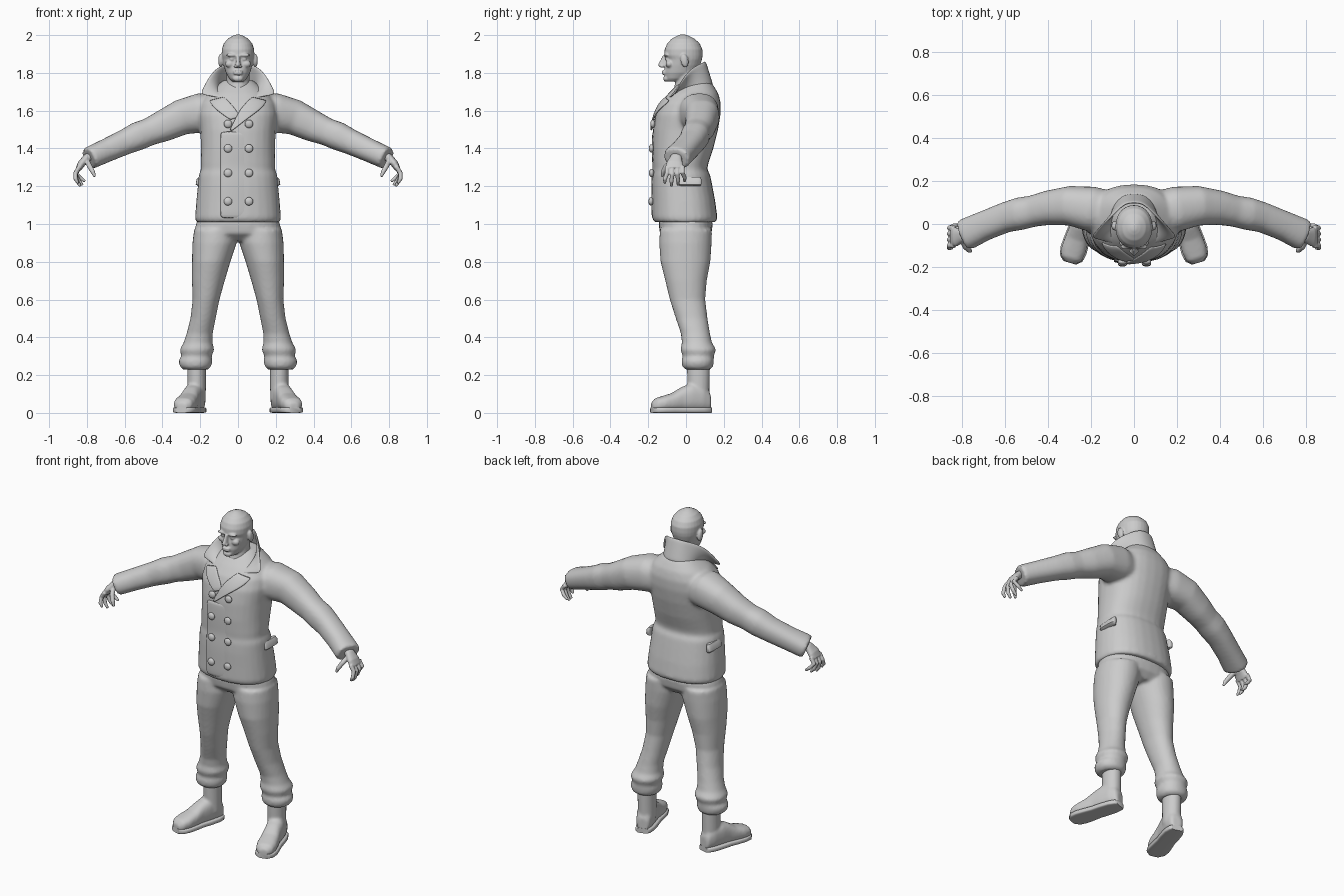
import bpy, bmesh, math
from mathutils import Vector, Matrix
from mathutils.bvhtree import BVHTree

if "Cube" in bpy.data.objects:
    bpy.data.objects.remove(bpy.data.objects["Cube"])

grey = bpy.data.materials.new("clay_grey")
grey.use_nodes = True
grey.diffuse_color = (0.6, 0.6, 0.6, 1)
grey.node_tree.nodes["Principled BSDF"].inputs["Base Color"].default_value = (0.6, 0.6, 0.6, 1)
Z = Vector((0, 0, 1))


def loft(bm, rings, axis=None, ref=(1, 0, 0), power=0.85, n=28):
    """Closed skin over rings of (x, y, z, radius along ref, radius across)."""
    mids = [Vector(r[:3]) for r in rings]
    loops = []
    for i, r in enumerate(rings):
        w = axis or (mids[min(i + 1, len(mids) - 1)] - mids[max(i - 1, 0)]).normalized()
        u = Vector(ref)
        u = (u - w * u.dot(w)).normalized()
        v = w.cross(u)
        loop = []
        for k in range(n):
            a = math.tau * k / n
            c, s = math.cos(a), math.sin(a)
            c = math.copysign(abs(c) ** power, c)
            s = math.copysign(abs(s) ** power, s)
            loop.append(bm.verts.new(mids[i] + u * r[3] * c + v * r[4] * s))
        loops.append(loop)
    for a, b in zip(loops, loops[1:]):
        for k in range(n):
            bm.faces.new((a[k], a[(k + 1) % n], b[(k + 1) % n], b[k]))
    bm.faces.new(loops[0][::-1])
    bm.faces.new(loops[-1])


def stack(bm, rows, **kw):
    """Horizontal rings from (z, half width, front y, back y)."""
    loft(bm, [(0, (f + b) / 2, z, w, (b - f) / 2) for z, w, f, b in rows], axis=Z, **kw)


def blob(bm, loc, size, tilt=0):
    m = Matrix.Translation(loc) @ Matrix.Rotation(tilt, 4, "X") @ Matrix.Diagonal((*size, 1))
    bmesh.ops.create_icosphere(bm, subdivisions=3, radius=1, matrix=m)


def flip_copy(bm):
    """Add a copy of everything mirrored across x = 0."""
    new = bmesh.ops.duplicate(bm, geom=bm.verts[:] + bm.edges[:] + bm.faces[:])["geom"]
    for v in new:
        if isinstance(v, bmesh.types.BMVert):
            v.co.x *= -1


def finish(name, bm, side=1, voxel=0, smooth=4, thick=0, subdiv=0):
    for v in bm.verts:
        v.co.x *= side
    bmesh.ops.recalc_face_normals(bm, faces=bm.faces[:])
    me = bpy.data.meshes.new(name)
    bm.to_mesh(me)
    bm.free()
    me.materials.append(grey)
    for p in me.polygons:
        p.use_smooth = True
    me.set_sharp_from_angle(angle=math.radians(50))
    ob = bpy.data.objects.new(name, me)
    bpy.context.scene.collection.objects.link(ob)
    if voxel:
        m = ob.modifiers.new("fuse", "REMESH")
        m.mode, m.voxel_size, m.use_smooth_shade = "VOXEL", voxel, True
        m = ob.modifiers.new("soften", "SMOOTH")
        m.factor, m.iterations = 0.5, smooth
    if thick:
        m = ob.modifiers.new("cloth", "SOLIDIFY")
        m.thickness, m.offset = thick, 0
    if subdiv:
        m = ob.modifiers.new("round", "SUBSURF")
        m.levels = m.render_levels = subdiv
    return ob


def sheet(bm, edge_a, edge_b, rows=4):
    """Grid of quads between two edges with equal point counts."""
    grid = [[bm.verts.new(Vector(a).lerp(Vector(b), j / rows)) for j in range(rows + 1)]
            for a, b in zip(edge_a, edge_b)]
    for p, q in zip(grid, grid[1:]):
        for j in range(rows):
            bm.faces.new((p[j], p[j + 1], q[j + 1], q[j]))


# Jacket: sleeves fused into the body
bm = bmesh.new()
loft(bm, [(.1, .05, 1.585, .1, .095), (.2, .07, 1.588, .105, .105), (.3, .085, 1.565, .092, .094),
          (.4, .075, 1.517, .08, .083), (.47, .06, 1.488, .073, .073), (.53, .048, 1.465, .076, .075),
          (.6, .03, 1.433, .07, .067), (.7, -.01, 1.388, .069, .062), (.775, -.045, 1.354, .074, .06),
          (.79, -.052, 1.347, .073, .058)], ref=(0, 1, 0))
flip_copy(bm)
stack(bm, [(1.01, .222, -.168, .158), (1.03, .228, -.179, .167), (1.12, .221, -.179, .155),
           (1.2, .213, -.18, .14), (1.26, .208, -.178, .128), (1.29, .196, -.173, .112),
           (1.32, .197, -.175, .118), (1.4, .196, -.178, .145), (1.5, .2, -.175, .17),
           (1.58, .21, -.162, .183), (1.64, .2, -.135, .184), (1.69, .165, -.095, .172),
           (1.735, .11, -.05, .145), (1.76, .08, -.02, .12)])
jacket = finish("jacket", bm, voxel=0.011, smooth=5)
bpy.context.view_layer.update()
skin = BVHTree.FromObject(jacket, bpy.context.evaluated_depsgraph_get())


def on_front(x, z, lift):
    hit = skin.ray_cast(Vector((x, -1, z)), Vector((0, 1, 0)))[0]
    return Vector((x, (hit.y if hit else 0) - lift, z))


def drape(name, edge_a, edge_b, lift_a, lift_b, side=1):
    """Cloth panel laid on the jacket front between two (x, z) edges."""
    bm = bmesh.new()
    sheet(bm, [(x, 0, z) for x, z in edge_a], [(x, 0, z) for x, z in edge_b], 6)
    bm.verts.ensure_lookup_table()
    for i, v in enumerate(bm.verts):
        t = (i % 7) / 6
        v.co = on_front(v.co.x * side, v.co.z, lift_a * (1 - t) + lift_b * t)
    finish(name, bm, thick=0.01, subdiv=1)


# Overlapping front panel, lapels and buttons
heights = [1.03 + 0.46 * i / 12 for i in range(13)]
drape("front_overlap", [(-.095, z) for z in heights], [(.12, z) for z in heights], .006, -.012)
lapel_in = [(.075, 1.675), (.045, 1.645), (.012, 1.61), (-.01, 1.565), (-.045, 1.495)]
lapel_out = [(.155, 1.655), (.135, 1.62), (.09, 1.585), (.04, 1.55), (-.035, 1.49)]
drape("left_lapel", lapel_in, lapel_out, .008, .014)
drape("right_lapel", lapel_in[:4], lapel_out[:4], .004, .01, -1)
for x in (-.053, .058):
    for z in (1.53, 1.4, 1.27, 1.12):
        bm = bmesh.new()
        blob(bm, on_front(x, z, .01), (.022, .013, .022))
        finish("button", bm)

# Standing flared collar
top = [(0, .1, 1.862), (.045, .095, 1.858), (.085, .055, 1.84), (.118, .025, 1.82),
       (.15, -.005, 1.785), (.178, -.035, 1.735), (.203, -.062, 1.685)]
base = [(0, .14, 1.735), (.05, .132, 1.733), (.09, .095, 1.725), (.1, .045, 1.715),
        (.098, 0, 1.7), (.085, -.055, 1.685), (.05, -.105, 1.66)]
bm = bmesh.new()
sheet(bm, top, base)
flip_copy(bm)
bmesh.ops.remove_doubles(bm, verts=bm.verts[:], dist=0.0005)
finish("collar", bm, thick=0.013, subdiv=2)

# Head with neck, face and ears
bm = bmesh.new()
for s in (1, -1):
    blob(bm, (s * .034, -.106, 1.894), (.03, .013, .009))
    blob(bm, (s * .032, -.098, 1.873), (.014, .012, .011))
    blob(bm, (s * .043, -.088, 1.847), (.026, .02, .02))
    blob(bm, (s * .013, -.127, 1.834), (.009, .01, .008))
    blob(bm, (s * .092, -.008, 1.865), (.013, .021, .037), 0.2)
for z in (1.808, 1.796):
    blob(bm, (0, -.117, z), (.026, .011, .0065))
blob(bm, (0, -.104, 1.77), (.028, .017, .018))
stack(bm, [(1.89, .009, -.125, -.09), (1.865, .011, -.137, -.09), (1.842, .014, -.15, -.09),
           (1.83, .011, -.14, -.09)], n=16)
stack(bm, [(1.755, .03, -.1, -.03), (1.77, .047, -.11, .01), (1.8, .064, -.115, .055),
           (1.84, .076, -.11, .075), (1.872, .083, -.104, .085), (1.893, .086, -.115, .088),
           (1.925, .086, -.113, .087), (1.955, .076, -.1, .073), (1.98, .055, -.077, .047),
           (1.995, .03, -.05, .018), (2.003, .01, -.03, -.005)], power=.95)
stack(bm, [(1.6, .09, -.12, .09), (1.66, .085, -.098, .095), (1.71, .064, -.065, .085),
           (1.76, .06, -.055, .075), (1.83, .06, -.05, .07)], power=1)
finish("head", bm, voxel=0.005, smooth=3)

# Trousers: legs with rolled cuffs fused into the hips
bm = bmesh.new()
legs = [(.97, .118, .115, 0, .138), (.9, .124, .117, -.003, .139), (.8, .142, .102, -.003, .132),
        (.7, .157, .087, 0, .11), (.6, .169, .071, .008, .094), (.5, .185, .067, .03, .084),
        (.42, .203, .069, .05, .077), (.37, .212, .077, .058, .08), (.335, .217, .092, .065, .095),
        (.3, .22, .08, .065, .082), (.275, .225, .09, .062, .086), (.245, .225, .083, .062, .082),
        (.23, .225, .066, .062, .066)]
loft(bm, [(x, y, z, rx, ry) for z, x, rx, y, ry in legs], axis=Z, power=.95)
flip_copy(bm)
stack(bm, [(.91, .2, -.09, .1), (.95, .233, -.138, .135), (1.0, .222, -.145, .142),
           (1.06, .2, -.14, .12)])
finish("trousers", bm, voxel=0.01, smooth=4)

heel, toe = Vector((.207, .128, 0)), Vector((.3, -.185, 0))
foot_dir = (toe - heel).normalized()
foot = [(0, .028, .08), (.012, .04, .11), (.05, .05, .14), (.11, .052, .145), (.16, .05, .125),
        (.21, .055, .095), (.26, .058, .08), (.3, .05, .068), (.322, .026, .045)]
for side, label in ((1, "left"), (-1, "right")):
    # Boot and sole
    bm = bmesh.new()
    loft(bm, [(*(heel + foot_dir * t + Z * (h / 2 + .01)), w, h / 2) for t, w, h in foot],
         axis=foot_dir, power=.8)
    loft(bm, [(.219, .066, z, .049, r) for z, r in ((.07, .058), (.13, .058), (.2, .06), (.28, .062))],
         axis=Z, power=1)
    finish(label + "_boot", bm, side, voxel=0.008, smooth=4)
    bm = bmesh.new()
    loft(bm, [(*(heel + foot_dir * t + Z * .015), w + .005, .015) for t, w, h in foot],
         axis=foot_dir, power=.4, n=24)
    finish(label + "_sole", bm, side)

    # Hand with curled fingers
    bm = bmesh.new()
    loft(bm, [(.765, -.04, 1.363, .03, .024), (.8, -.053, 1.35, .031, .022),
              (.828, -.06, 1.32, .044, .02), (.845, -.06, 1.292, .046, .016)], ref=(0, 1, 0), n=20)
    for i, reach in enumerate((.9, 1.05, 1, .8)):
        y = -.1 + .027 * i
        tip = y - .012 + .008 * i
        loft(bm, [(.838, y, 1.305, .013, .013), (.86, y, 1.305 - .04 * reach, .012, .012),
                  (.86 - .008 * i, tip, 1.305 - .075 * reach, .011, .011),
                  (.846 - .012 * i, tip, 1.305 - .1 * reach, .007, .007)],
             ref=(0, 1, 0), power=1, n=12)
    loft(bm, [(.8, -.07, 1.335, .014, .014), (.785, -.105, 1.305, .014, .014),
              (.768, -.122, 1.275, .012, .012), (.758, -.126, 1.25, .007, .007)],
         ref=(0, 1, 0), power=1, n=12)
    finish(label + "_hand", bm, side, voxel=0.004, smooth=2)

    # Hip pocket flap
    bm = bmesh.new()
    loft(bm, [(.2, .02, 1.2, .012, .055), (.206, .02, 1.21, .018, .062), (.204, .02, 1.235, .016, .062),
              (.198, .02, 1.25, .01, .055)], axis=Z, power=.6)
    finish(label + "_pocket_flap", bm, side)
